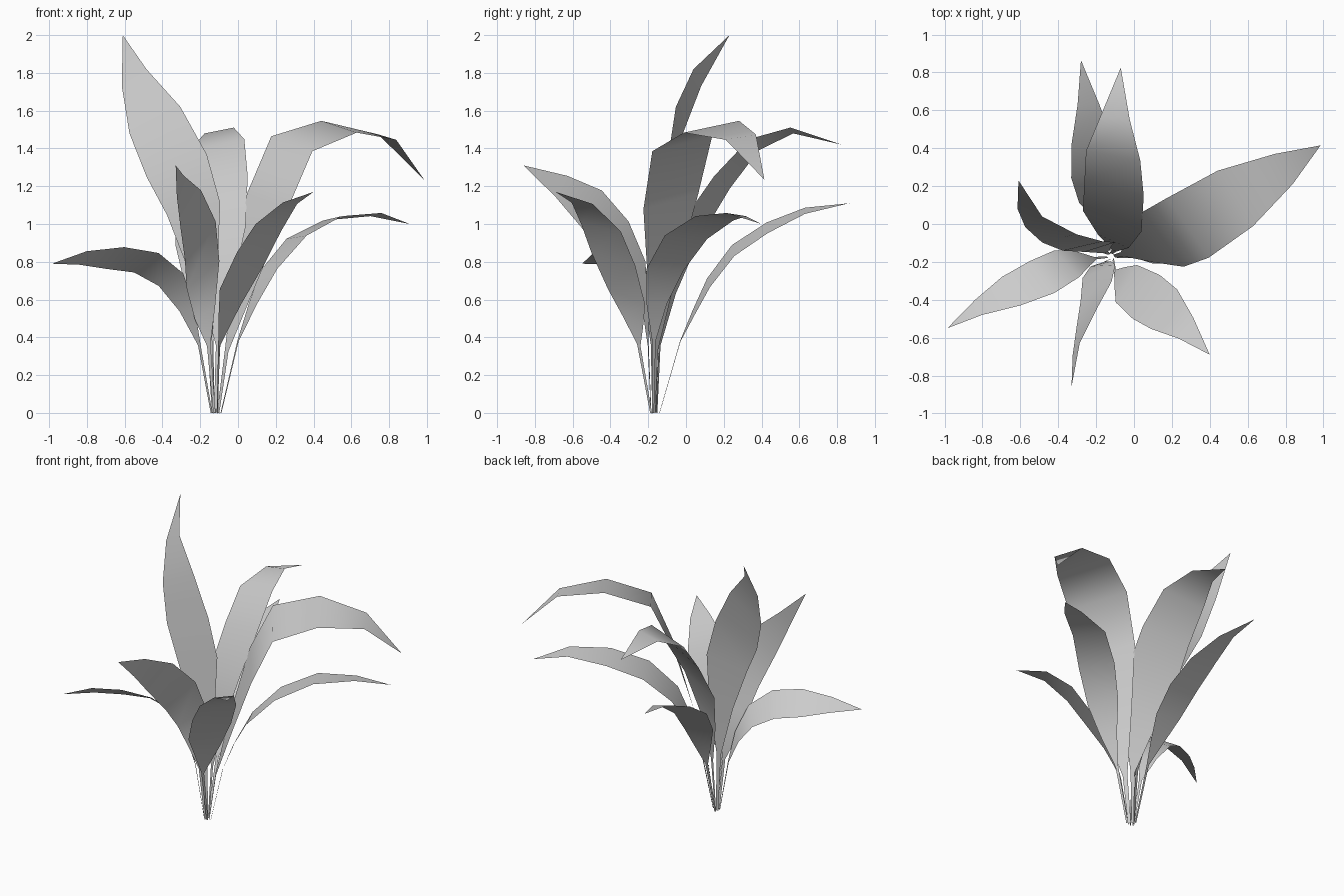
import bpy, bmesh
from mathutils import Vector

# Shared half-width profile, from ground up: stem, neck, blade rows (the tip closes to a point)
PROFILE = (0.05, 0.08, 0.47, 0.86, 1.0, 0.9, 0.48)


def leaf(name, half_width, side_low, side_high, spine, fullness=1.0):
    """Strip along a spine; the side direction turns from low to high."""
    bm = bmesh.new()
    low, high = Vector(side_low).normalized(), Vector(side_high).normalized()
    rows = []
    for i, (p, w) in enumerate(zip(spine, PROFILE)):
        if i in (2, 3):
            w *= fullness  # broader lower blade
        side = low.lerp(high, max(0, i - 2) / 4).normalized() * half_width * w
        rows.append([bm.verts.new(Vector(p) - side), bm.verts.new(Vector(p) + side)])
    tip = bm.verts.new(spine[-1])
    for a, b in zip(rows, rows[1:]):
        bm.faces.new((a[0], a[1], b[1], b[0]))
    bm.faces.new((rows[-1][0], rows[-1][1], tip))
    # Upper side of the blade faces up
    bm.normal_update()
    if sum(f.normal.z * f.calc_area() for f in bm.faces) < 0:
        bmesh.ops.reverse_faces(bm, faces=bm.faces[:])
    for f in bm.faces:
        f.smooth = True
    mesh = bpy.data.meshes.new(name)
    bm.to_mesh(mesh)
    bm.free()
    bpy.context.collection.objects.link(bpy.data.objects.new(name, mesh))


# Tall upright leaf
leaf("tall_leaf", 0.17, (0.95, 0.28, 0.1), (0.8, -0.25, 0.55),
     [(-0.13, -0.16, 0), (-0.15, -0.15, 0.4), (-0.185, -0.125, 0.76), (-0.235, -0.118, 1.08),
      (-0.325, -0.095, 1.31), (-0.44, -0.035, 1.55), (-0.55, 0.06, 1.775), (-0.61, 0.23, 2.0)])

# Rear leaves
leaf("rear_upper_leaf", 0.165, (0.9, -0.4, 0.2), (1, -0.1, 0.2),
     [(-0.12, -0.155, 0), (-0.105, -0.14, 0.36), (-0.11, -0.09, 0.65), (-0.115, 0.015, 0.95),
      (-0.105, 0.19, 1.22), (-0.11, 0.36, 1.42), (-0.10, 0.56, 1.495), (-0.07, 0.825, 1.42)], 1.18)
leaf("rear_lower_leaf", 0.125, (1, 0.1, -0.2), (1, 0, -0.28),
     [(-0.13, -0.14, 0), (-0.14, -0.03, 0.38), (-0.16, 0.04, 0.53), (-0.185, 0.12, 0.69),
      (-0.21, 0.25, 0.86), (-0.22, 0.43, 0.98), (-0.24, 0.63, 1.07), (-0.28, 0.865, 1.11)])

# Right-hand arching leaves
leaf("right_upper_leaf", 0.196, (-0.6, 0.76, 0.25), (-0.5, 0.84, 0.15),
     [(-0.105, -0.17, 0), (-0.06, -0.16, 0.33), (0.04, -0.125, 0.72), (0.155, -0.08, 1.12),
      (0.285, -0.02, 1.425), (0.535, 0.135, 1.515), (0.79, 0.29, 1.46), (0.985, 0.415, 1.235)], 1.1)
leaf("right_lower_leaf", 0.125, (0.38, -0.92, 0), (0.47, -0.87, 0.14),
     [(-0.09, -0.175, 0), (0.0, -0.17, 0.38), (0.08, -0.155, 0.58), (0.165, -0.11, 0.76),
      (0.31, 0, 0.93), (0.5, 0.15, 1.03), (0.73, 0.265, 1.05), (0.91, 0.40, 1.0)])

# Front leaves
leaf("front_left_leaf", 0.118, (0.7, -0.65, 0.2), (0.33, -0.7, 0.63),
     [(-0.14, -0.175, 0), (-0.205, -0.18, 0.36), (-0.27, -0.18, 0.55), (-0.355, -0.21, 0.705),
      (-0.485, -0.28, 0.795), (-0.65, -0.355, 0.82), (-0.82, -0.44, 0.82), (-0.985, -0.55, 0.79)])
leaf("front_leaf", 0.138, (0.8, 0.2, 0.5), (0.28, 0.48, 0.82),
     [(-0.125, -0.185, 0), (-0.155, -0.2, 0.36), (-0.175, -0.21, 0.53), (-0.185, -0.25, 0.73),
      (-0.2, -0.355, 0.915), (-0.25, -0.5, 1.08), (-0.305, -0.66, 1.2), (-0.33, -0.86, 1.31)])
leaf("front_right_leaf", 0.14, (0.4, 0.75, -0.4), (0.55, 0.8, -0.05),
     [(-0.11, -0.185, 0), (-0.1, -0.25, 0.36), (-0.075, -0.28, 0.48), (-0.04, -0.315, 0.615),
      (0.065, -0.385, 0.815), (0.16, -0.45, 0.98), (0.275, -0.55, 1.11), (0.40, -0.69, 1.17)])
